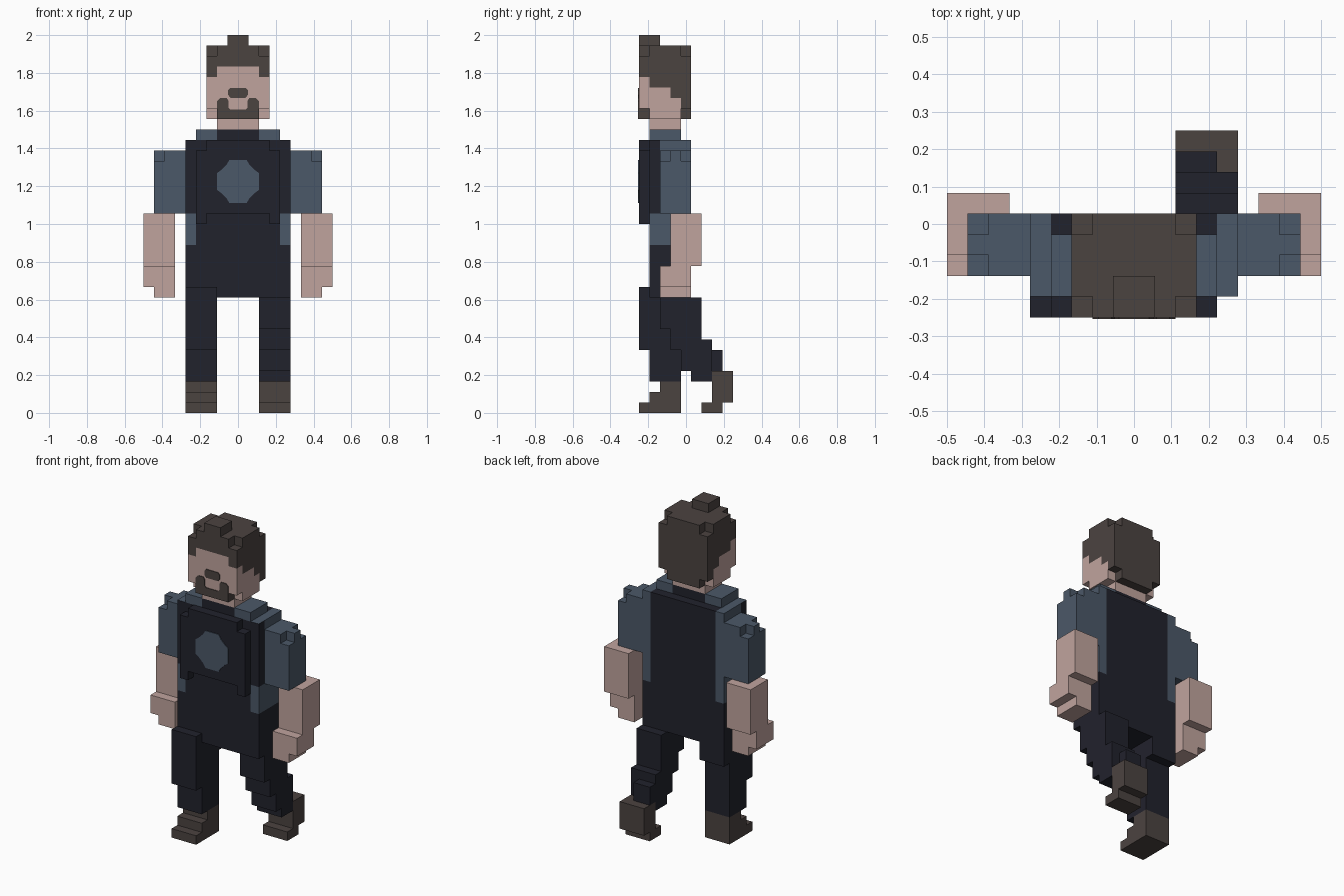
import bpy, bmesh
from itertools import product
from mathutils import Vector

cube = bpy.data.objects.get("Cube")
if cube:
    bpy.data.objects.remove(cube)

UNIT = 2 / 36          # edge of one block
FRONT = -0.25          # y of the foremost block face


def linear(value):
    value /= 255
    return value / 12.92 if value < 0.04045 else ((value + 0.055) / 1.055) ** 2.4


def material(name, *rgb):
    mat = bpy.data.materials.new(name)
    colour = [linear(c) for c in rgb] + [1]
    mat.diffuse_color = colour
    mat.use_nodes = True
    mat.node_tree.nodes["Principled BSDF"].inputs["Base Color"].default_value = colour
    return mat


MATERIALS = [
    material("skin", 192, 164, 158),
    material("brown", 75, 67, 64),
    material("navy", 33, 34, 44),
    material("slate_blue", 75, 88, 104),
]
SKIN, BROWN, NAVY, BLUE = range(len(MATERIALS))


def finish(name, bm):
    mesh = bpy.data.meshes.new(name)
    bm.to_mesh(mesh)
    bm.free()
    for mat in MATERIALS:
        mesh.materials.append(mat)
    obj = bpy.data.objects.new(name, mesh)
    bpy.context.collection.objects.link(obj)
    return obj


def cells_of(boxes):
    """Unit cells filled by boxes given as x range, y range, z range."""
    cells = set()
    for x, y, z in boxes:
        cells.update(product(range(*x), range(*y), range(*z)))
    return cells


def blocks(name, colour, boxes, cuts=(), flip=False):
    """Skin a set of unit cells; colour is an index or rule(cell, normal)."""
    cells = cells_of(boxes) - cells_of(cuts)
    if flip:
        cells = {(-1 - x, y, z) for x, y, z in cells}
    bm = bmesh.new()
    verts = {}

    def vert(point):
        key = tuple(point)
        if key not in verts:
            x, y, z = point
            verts[key] = bm.verts.new((x * UNIT, FRONT + y * UNIT, z * UNIT))
        return verts[key]

    for cell in sorted(cells):
        for axis, side in product(range(3), (0, 1)):
            normal = [0, 0, 0]
            normal[axis] = 2 * side - 1
            if tuple(c + n for c, n in zip(cell, normal)) in cells:
                continue
            ring = []
            for a, b in ((0, 0), (1, 0), (1, 1), (0, 1)):
                corner = list(cell)
                corner[axis] += side
                corner[(axis + 1) % 3] += a
                corner[(axis + 2) % 3] += b
                ring.append(vert(corner))
            face = bm.faces.new(ring if side else ring[::-1])
            face.material_index = colour(cell, normal) if callable(colour) else colour
    bmesh.ops.dissolve_limit(bm, angle_limit=0.01, verts=bm.verts[:],
                             edges=bm.edges[:], delimit={'MATERIAL'})
    return finish(name, bm)


def plate(name, colour, half, z):
    """Thin front plate from the right half of an outline, mirrored in x."""
    outline = half + [(-x, h) for x, h in reversed(half) if x]
    bm = bmesh.new()
    face = bm.faces.new([bm.verts.new((x, FRONT, z + h)) for x, h in outline])
    out = bmesh.ops.extrude_face_region(bm, geom=[face])["geom"]
    moved = [v for v in out if isinstance(v, bmesh.types.BMVert)]
    bmesh.ops.translate(bm, verts=moved, vec=Vector((0, -0.004, 0)))
    bmesh.ops.recalc_face_normals(bm, faces=bm.faces[:])
    for f in bm.faces:
        f.material_index = colour
    finish(name, bm)


# Head: hairline drops in steps from forehead to nape
HAIRLINE = (32, 31, 31, 30, 28)


def head_colour(cell, normal):
    x, y, z = cell
    edge = x in (-3, 2)
    if normal[1] < 0:
        return BROWN if z >= (32 if edge else 33) else SKIN
    if y == 0 and z == 28:
        return BROWN
    return BROWN if z >= HAIRLINE[y] else SKIN


corners = [((x, x + 1), (y, y + 1), (z, z + 1))
           for x in (-3, 2) for y in (0, 4) for z in (28, 34)]
blocks("head", head_colour, [((-3, 3), (0, 5), (28, 35))], corners)
blocks("hair_tuft", BROWN, [((-1, 1), (0, 2), (35, 36))])
plate("moustache", BROWN, [(0.04, 0), (0.052, 0.015), (0.052, 0.04), (0.04, 0.052)], 1.668)
plate("beard", BROWN, [(0, 0), (0.111, 0), (0.111, 0.095), (0.095, 0.111),
                       (0.06, 0.111), (0.05, 0.095), (0.05, 0.06), (0.04, 0.05), (0, 0.05)], 1.556)

# Neck and collar
blocks("neck", SKIN, [((-2, 2), (1, 4), (27, 28))])
blocks("collar", lambda cell, n: NAVY if -2 <= cell[0] < 2 else BLUE,
       [((-4, 4), (1, 4), (26, 27))])


# Torso: dark middle, blue flanks with a dark front edge
def torso_colour(cell, normal):
    x, y, z = cell
    if x not in (-5, 4):
        return NAVY
    if normal[2] > 0:
        return BLUE
    return NAVY if y == 1 and z >= 19 else BLUE


blocks("torso", torso_colour, [((-5, 5), (1, 5), (16, 26))])
blocks("vest_front", NAVY, [((-4, 4), (0, 1), (18, 26))],
       [((-3, 3), (0, 1), (18, 19)), ((-4, -3), (0, 1), (25, 26)), ((3, 4), (0, 1), (25, 26))])
plate("chest_emblem", BLUE, [(0.045, -0.115), (0.06, -0.09), (0.09, -0.06), (0.111, -0.045),
                             (0.111, 0.045), (0.09, 0.06), (0.06, 0.09), (0.045, 0.115)], 1.225)
blocks("hips", NAVY, [((-5, 5), (1, 5), (12, 16)), ((-2, 2), (1, 5), (11, 12))])

# Arms, mirrored
for side, flip in (("left", False), ("right", True)):
    blocks(side + "_sleeve", BLUE, [((5, 8), (2, 5), (19, 25))],
           [((7, 8), (y, y + 1), (24, 25)) for y in (2, 4)], flip)
    blocks(side + "_forearm", SKIN,
           [((6, 9), (3, 6), (14, 19)), ((6, 9), (2, 5), (11, 14))],
           [((8, 9), (2, 5), (11, 12))], flip)

# Left leg, trailing behind
LEG = (2, 5)
blocks("left_trouser_leg", NAVY,
       [(LEG, (1, 5), (11, 12)), (LEG, (2, 6), (8, 11)), (LEG, (3, 6), (7, 8)),
        (LEG, (3, 7), (6, 7)), (LEG, (4, 8), (4, 6)), (LEG, (5, 7), (3, 4))],
       [((4, 5), (7, 8), (4, 6))])
blocks("left_boot", BROWN, [(LEG, (7, 9), (1, 4)), (LEG, (6, 8), (0, 1))])

# Right leg, stepping forward
blocks("right_trouser_leg", NAVY,
       [(LEG, (0, 4), (6, 12)), (LEG, (4, 5), (9, 12)), (LEG, (1, 4), (3, 6))], flip=True)
blocks("right_boot", BROWN,
       [(LEG, (2, 4), (2, 3)), (LEG, (1, 4), (1, 2)), (LEG, (0, 4), (0, 1))], flip=True)
